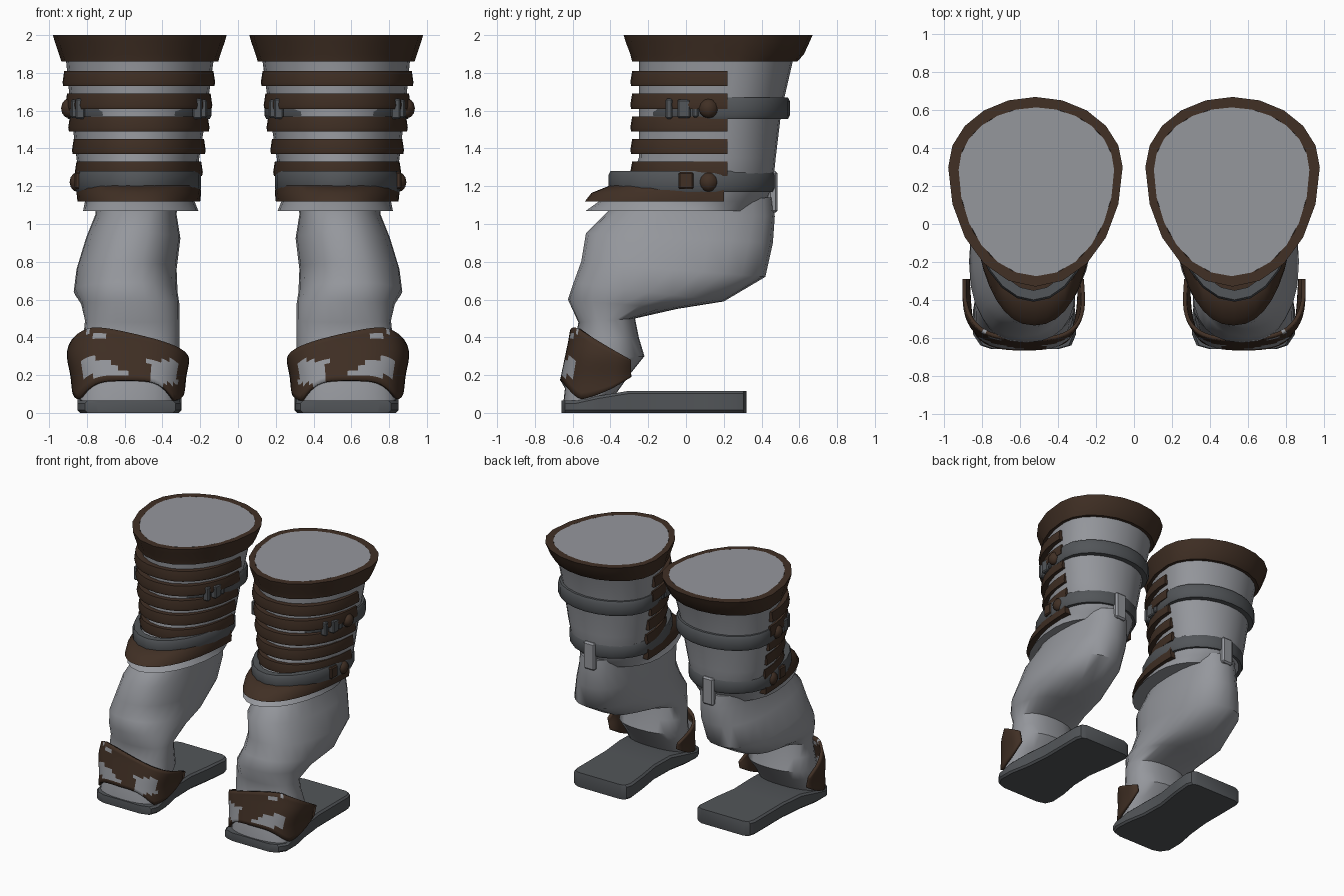
import bpy, bmesh, math
from mathutils import Vector

if "Cube" in bpy.data.objects:
    bpy.data.objects.remove(bpy.data.objects["Cube"])


def material(name, rgb):
    m = bpy.data.materials.new(name)
    m.diffuse_color = (*rgb, 1)
    m.use_nodes = True
    m.node_tree.nodes["Principled BSDF"].inputs["Base Color"].default_value = m.diffuse_color
    return m


LIGHT = material("light_grey_cloth", (0.30, 0.31, 0.335))
DARK = material("dark_grey_leather", (0.085, 0.092, 0.10))
BROWN = material("brown_leather", (0.052, 0.029, 0.018))


def finish(name, bm, mats, angle=35):
    """Turn a bmesh for the right leg into an object mirrored to the left leg."""
    bmesh.ops.recalc_face_normals(bm, faces=bm.faces)
    me = bpy.data.meshes.new(name)
    bm.to_mesh(me)
    bm.free()
    ob = bpy.data.objects.new(name, me)
    bpy.context.collection.objects.link(ob)
    for m in mats:
        me.materials.append(m)
    bpy.context.view_layer.objects.active = ob
    ob.select_set(True)
    bpy.ops.object.shade_smooth_by_angle(angle=math.radians(angle))
    ob.select_set(False)
    ob.modifiers.new("other_leg", 'MIRROR')
    return ob


def spow(v, e):
    return math.copysign(abs(v) ** e, v)


def egg(z, yf, yb, cx, w, n=24, wide=0.63):
    """Egg-shaped ring, widest toward the back."""
    cy = yf + wide * (yb - yf)
    pts = []
    for i in range(n):
        a = 2 * math.pi * i / n
        s = math.sin(a)
        pts.append(Vector((cx + w * math.cos(a), cy + s * (yb - cy if s > 0 else cy - yf), z)))
    return pts


def tilted(front, back, cx, w, n=24, e=0.85):
    """Ring spanning a sloped front-to-back line."""
    f, b = Vector((cx, *front)), Vector((cx, *back))
    mid, half = (f + b) / 2, (b - f) / 2
    return [mid + half * spow(math.sin(2 * math.pi * i / n), e)
            + Vector((w * spow(math.cos(2 * math.pi * i / n), e), 0, 0)) for i in range(n)]


def loft(rings, caps=True, loop=False):
    bm = bmesh.new()
    vs = [[bm.verts.new(p) for p in r] for r in rings]
    n = len(rings[0])
    pairs = list(zip(vs, vs[1:])) + ([(vs[-1], vs[0])] if loop else [])
    for r, q in pairs:
        for i in range(n):
            j = (i + 1) % n
            bm.faces.new((r[i], r[j], q[j], q[i]))
    if caps and not loop:
        bm.faces.new(vs[0])
        bm.faces.new(vs[-1])
    return bm


def front_strap(name, corners, cx, yend=0.22, n=20):
    """Half-ring plate over the shin; corners are (z, front y, half width)."""
    bm = bmesh.new()
    rows = []
    for i in range(n + 1):
        a = math.pi + math.pi * i / n
        rows.append([bm.verts.new((cx + w * spow(math.cos(a), 0.9),
                                   yend + (yend - yf) * spow(math.sin(a), 0.95), z))
                     for z, yf, w in corners])
    k = len(corners)
    for r, q in zip(rows, rows[1:]):
        for i in range(k):
            bm.faces.new((r[i], q[i], q[(i + 1) % k], r[(i + 1) % k]))
    bm.faces.new(rows[0])
    bm.faces.new(rows[-1])
    finish(name, bm, [BROWN])


def box(name, centre, size, mat, bevel=0.008):
    bm = bmesh.new()
    bmesh.ops.create_cube(bm, size=1)
    for v in bm.verts:
        v.co = Vector([c + s * k for c, s, k in zip(centre, size, v.co)])
    bmesh.ops.bevel(bm, geom=bm.edges[:], offset=bevel, segments=1, affect='EDGES')
    return finish(name, bm, [mat])


# Cloth upper with flared hem
upper = [(2.0, -0.275, 0.615, 0.515, 0.41), (1.86, -0.25, 0.565, 0.52, 0.39),
         (1.6, -0.25, 0.505, 0.525, 0.36), (1.35, -0.25, 0.475, 0.53, 0.325),
         (1.2, -0.30, 0.46, 0.53, 0.305), (1.12, -0.46, 0.43, 0.52, 0.29),
         (1.07, -0.53, 0.38, 0.515, 0.305)]
finish("upper_leg", loft([egg(*s) for s in upper]), [LIGHT])

# Thick brown rim around the opening
rim = [(2.0, -0.275, 0.615, 0.515, 0.41), (2.0, -0.33, 0.67, 0.52, 0.46),
       (1.965, -0.32, 0.655, 0.52, 0.45), (1.90, -0.295, 0.625, 0.52, 0.428),
       (1.86, -0.285, 0.59, 0.52, 0.415), (1.86, -0.23, 0.55, 0.52, 0.37)]
finish("top_rim", loft([egg(*s, n=20) for s in rim], loop=True), [BROWN], 30)

# Shin straps, stacked down the front
for i, (z0, z1, w) in enumerate([(1.73, 1.81, 0.40), (1.61, 1.69, 0.385), (1.49, 1.57, 0.37),
                                 (1.37, 1.45, 0.35), (1.255, 1.33, 0.335)]):
    front_strap(f"shin_strap_{i + 1}",
                [(z1, -0.285, w - 0.005), (z0 + 0.02, -0.295, w + 0.004), (z0, -0.29, w),
                 (z0, -0.22, w - 0.06), (z1, -0.22, w - 0.06)], 0.525)

# Flared lowest strap
front_strap("flared_strap", [(1.205, -0.40, 0.325), (1.165, -0.50, 0.33), (1.12, -0.535, 0.325),
                             (1.12, -0.40, 0.27), (1.205, -0.30, 0.27)], 0.525, 0.2)


# Belts that wrap around the back
def belt(name, z0, z1, yf, yb, cx, w):
    t = 0.06
    prof = [(z0, 0.01), (z0 + 0.02, 0), (z1 - 0.02, 0), (z1, 0.01), (z1, t), (z0, t)]
    finish(name, loft([egg(z, yf + d, yb - d, cx, w - d) for z, d in prof], loop=True), [DARK])


belt("upper_belt", 1.555, 1.67, -0.24, 0.55, 0.525, 0.385)
belt("lower_belt", 1.17, 1.28, -0.41, 0.475, 0.53, 0.335)

# Knobs and buckle pieces on the outer side
for part, x, z, shift in (("upper", 0.895, 1.612, 0.0), ("lower", 0.85, 1.222, 0.0)):
    bm = bmesh.new()
    bmesh.ops.create_uvsphere(bm, u_segments=8, v_segments=6, radius=0.052)
    for v in bm.verts:
        v.co = Vector((x + v.co.x * 0.8, 0.12 + v.co.y, z + v.co.z))
    finish(part + "_knob", bm, [BROWN], 50)
for side, x in (("outer", 0.865), ("inner", 0.185)):
    s = 1 if side == "outer" else -1
    box(side + "_buckle_front", (x - 0.03 * s, -0.09, 1.61), (0.05, 0.035, 0.11), DARK)
    box(side + "_buckle_middle", (x - 0.005 * s, -0.01, 1.61), (0.05, 0.07, 0.10), DARK)
    box(side + "_buckle_bar", (x, 0.05, 1.60), (0.05, 0.03, 0.07), DARK)
box("lower_buckle", (0.84, 0.0, 1.23), (0.05, 0.08, 0.09), BROWN)

# Hock and shin of the boot, swept down to the toes
hock = [((-0.36, 1.12), (0.46, 1.14), 0.535, 0.215), ((-0.42, 1.06), (0.47, 1.04), 0.54, 0.215),
        ((-0.53, 0.95), (0.46, 0.90), 0.555, 0.25), ((-0.555, 0.80), (0.42, 0.72), 0.59, 0.265),
        ((-0.595, 0.69), (0.20, 0.59), 0.595, 0.275), ((-0.625, 0.60), (-0.05, 0.55), 0.57, 0.26),
        ((-0.57, 0.48), (-0.27, 0.50), 0.56, 0.25), ((-0.585, 0.38), (-0.25, 0.40), 0.565, 0.255),
        ((-0.60, 0.28), (-0.22, 0.30), 0.575, 0.265), ((-0.635, 0.18), (-0.30, 0.20), 0.58, 0.26),
        ((-0.65, 0.05), (-0.40, 0.06), 0.585, 0.255)]
finish("boot_leg", loft([tilted(*s) for s in hock]), [LIGHT], 45)

# Pull tab at the back of the boot
box("pull_tab", (0.53, 0.46, 1.17), (0.10, 0.05, 0.22), LIGHT, 0.012)

# Long sole: rounded toe, narrow waist, broad heel
outline = [(-0.66, 0.40, 0.75), (-0.64, 0.33, 0.81), (-0.58, 0.305, 0.85), (-0.46, 0.31, 0.85),
           (-0.30, 0.34, 0.82), (-0.10, 0.345, 0.80), (0.10, 0.315, 0.80), (0.26, 0.30, 0.80),
           (0.305, 0.315, 0.785), (0.32, 0.35, 0.75)]
sole = []
for y, x0, x1 in outline:
    top = 0.065 + 0.052 * min(1, max(0, (y + 0.56) / 0.2))
    c = 0.014
    sole.append([Vector(p) for p in ((x0 + c, y, 0), (x1 - c, y, 0), (x1, y, c), (x1, y, top - c),
                                     (x1 - c, y, top), (x0 + c, y, top), (x0, y, top - c), (x0, y, c))])
finish("sole", loft(sole), [DARK])

# Brown foot wrap: angled shell around the toes with pale openings
bm = bmesh.new()
COLS, ROWS = 36, 10
grid = []
for i in range(COLS + 1):
    u = i / COLS
    a = math.pi * (1 + u)
    c, s = spow(math.cos(a), 0.7), -spow(math.sin(a), 0.55)
    x = 0.58 + 0.29 * c
    arch = max(0.0, 1 - (abs(x - 0.59) / 0.25) ** 4)
    low = 0.06 + 0.11 * arch + 0.13 * (1 - s) ** 2
    high = (0.36 + 0.11 * min(1, max(0, (x - 0.3) / 0.48))) * s + (0.24 + 0.04 * u) * (1 - s)
    col = []
    for j in range(ROWS + 1):
        z = low + (high - low) * j / ROWS
        bulge = 1 + 0.09 * math.exp(-((z - 0.31) / 0.10) ** 2)
        yf = -0.672 + 0.21 * max(0, z - 0.10) - 0.05 * max(0, z - 0.38)
        col.append(bm.verts.new((0.58 + 0.29 * c * bulge, -0.29 + (yf + 0.29) * s, z)))
    grid.append(col)
for i in range(COLS):
    for j in range(ROWS):
        f = bm.faces.new((grid[i][j], grid[i + 1][j], grid[i + 1][j + 1], grid[i][j + 1]))
        p = f.calc_center_median()
        inner = 0.33 < p.x < 0.475 and 0.15 < p.z < 0.28
        outer = 0.59 < p.x < 0.82 and 0.19 < p.z < 0.20 + 0.55 * (p.x - 0.56) and p.z < 0.29
        notch = 0.70 < p.x < 0.80 and 0.405 < p.z < 0.43
        f.material_index = int((inner or outer or notch) and p.y < -0.5)
wrap = finish("foot_wrap", bm, [BROWN, LIGHT], 40)
thick = wrap.modifiers.new("thickness", 'SOLIDIFY')
thick.thickness = 0.02
thick.offset = 0
